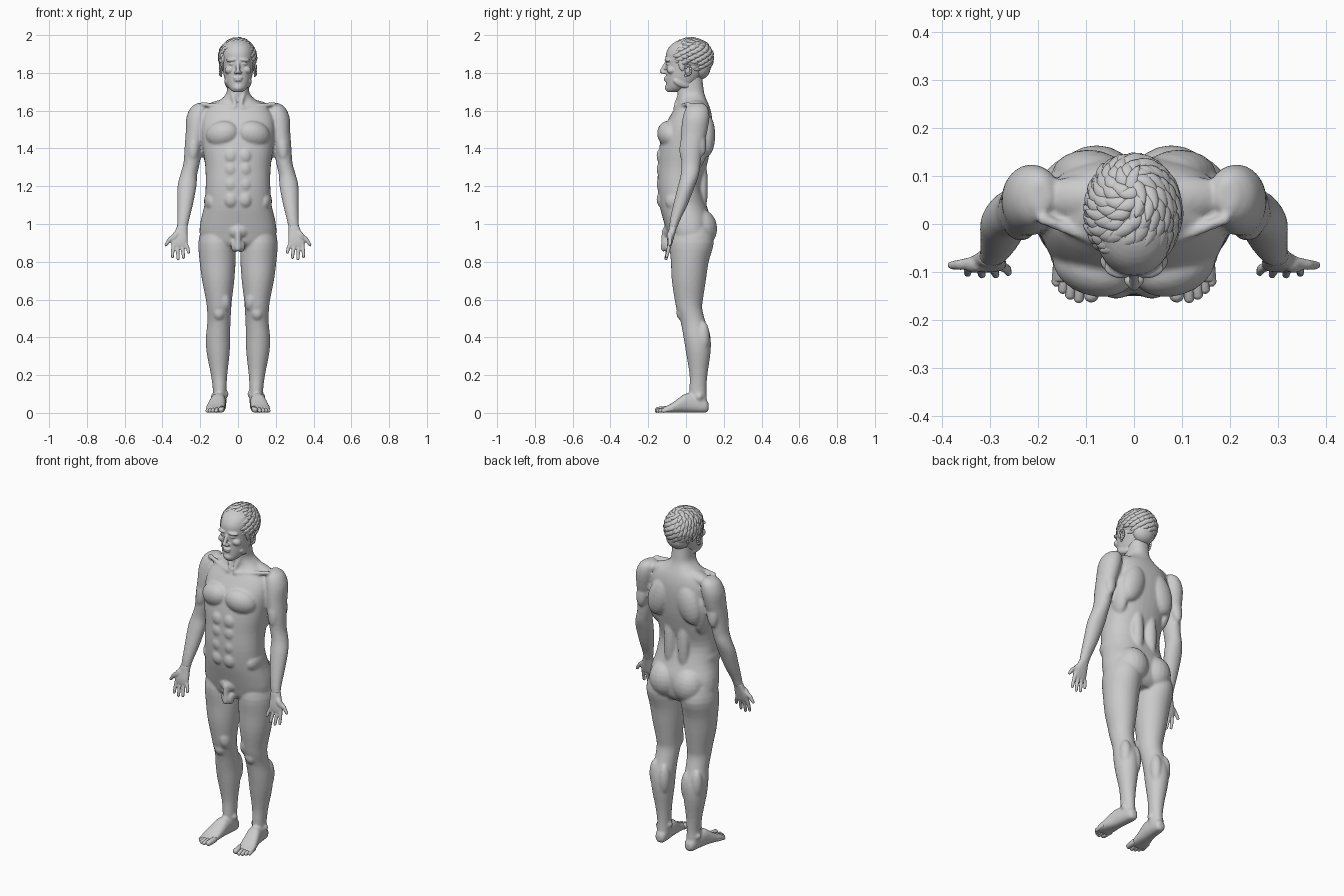
import bpy, math, random
from mathutils import Vector, Matrix, noise

random.seed(4)


class Part:
    """Collects closed shells that are later fused into one surface."""
    def __init__(self):
        self.verts, self.faces = [], []

    def add(self, verts, faces, mirror):
        for sx in ((1, -1) if mirror else (1,)):
            base = len(self.verts)
            self.verts += [(sx * v[0], v[1], v[2]) for v in verts]
            self.faces += [[base + i for i in (f if sx == 1 else reversed(f))] for f in faces]

    def finish(self, name, voxel=0, smooth=2):
        me = bpy.data.meshes.new(name)
        me.from_pydata(self.verts, [], self.faces)
        ob = bpy.data.objects.new(name, me)
        bpy.context.collection.objects.link(ob)
        if voxel:
            m = ob.modifiers.new("fuse", 'REMESH')
            m.mode, m.voxel_size = 'VOXEL', voxel
            s = ob.modifiers.new("soften", 'SMOOTH')
            s.factor, s.iterations = 0.5, smooth
            ev = ob.evaluated_get(bpy.context.evaluated_depsgraph_get())
            done = bpy.data.meshes.new_from_object(ev)
            ob.modifiers.clear()
            ob.data = done
        ob.data.polygons.foreach_set("use_smooth", [True] * len(ob.data.polygons))


def tube_faces(rows, n, flip):
    faces = [[i * n + k, i * n + (k + 1) % n, (i + 1) * n + (k + 1) % n, (i + 1) * n + k]
             for i in range(rows - 1) for k in range(n)]
    faces += [list(range(n))[::-1], [(rows - 1) * n + k for k in range(n)]]
    return [f[::-1] for f in faces] if flip else faces


def spline(keys, steps):
    """Catmull-Rom through rows of numbers."""
    out = []
    for i in range(len(keys) - 1):
        a, b, c, d = (keys[min(max(j, 0), len(keys) - 1)] for j in (i - 1, i, i + 1, i + 2))
        for s in range(steps):
            t = s / steps
            out.append([0.5 * (2 * q + (r - p) * t + (2 * p - 5 * q + 4 * r - w) * t * t
                               + (3 * q - p - 3 * r + w) * t ** 3) for p, q, r, w in zip(a, b, c, d)])
    return out + [list(keys[-1])]


def loft(part, keys, mirror=True, along='z', p=2.0, n=28, steps=3):
    """Rows are (x, y, z, r1, r2); rings lie flat, or upright when along='y'."""
    rows, verts = spline(keys, steps), []
    for x, y, z, r1, r2 in rows:
        for k in range(n):
            c, s = math.cos(2 * math.pi * k / n), math.sin(2 * math.pi * k / n)
            u = r1 * math.copysign(abs(c) ** (2 / p), c)
            v = r2 * math.copysign(abs(s) ** (2 / p), s)
            verts.append((x + u, y + v, z) if along == 'z' else (x + u, y, z + v))
    # upward flat rings and forward (-y) upright rings face outward as built
    flip = rows[-1][2] < rows[0][2] if along == 'z' else rows[-1][1] > rows[0][1]
    part.add(verts, tube_faces(len(rows), n, flip), mirror)


def unit_ball(seg):
    """Unit sphere points, with tiny pole rings, listed upward."""
    rows = seg // 2 + 2
    pts = []
    for i in range(rows):
        a = math.pi * (-.5 + (.03 + .94 * i / (rows - 1)))
        pts += [Vector((math.cos(a) * math.cos(2 * math.pi * k / seg),
                        math.cos(a) * math.sin(2 * math.pi * k / seg), math.sin(a))) for k in range(seg)]
    return pts, tube_faces(rows, seg, False)


BALLS = {s: unit_ball(s) for s in (10, 12, 20, 32)}


def ball(part, c, r, rot=(0, 0, 0), mirror=True, seg=20):
    R = Matrix.Rotation(rot[2], 3, 'Z') @ Matrix.Rotation(rot[1], 3, 'Y') @ Matrix.Rotation(rot[0], 3, 'X')
    pts, faces = BALLS[seg]
    part.add([Vector(c) + R @ Vector((v.x * r[0], v.y * r[1], v.z * r[2])) for v in pts], faces, mirror)


def capsule(part, a, b, ra, rb, mirror=True):
    """Tapered round-ended rod from a to b."""
    a, b = Vector(a), Vector(b)
    R = (b - a).to_track_quat('Z', 'Y').to_matrix()
    pts, faces = BALLS[12]
    part.add([(b + R @ v * rb) if v.z > 0 else (a + R @ v * ra) for v in pts], faces, mirror)


# Trunk and neck: (z, half width, front y, back y)
body = Part()
trunk = [(.87, .12, -.06, .10), (.90, .18, -.085, .125), (.95, .203, -.10, .135), (1.02, .197, -.12, .135),
         (1.1, .178, -.14, .108), (1.2, .171, -.15, .085), (1.3, .173, -.148, .108), (1.4, .187, -.142, .13),
         (1.5, .196, -.12, .14), (1.57, .188, -.085, .137), (1.62, .155, -.055, .125),
         (1.655, .098, -.04, .11), (1.69, .063, -.045, .097), (1.74, .057, -.045, .09), (1.79, .056, -.03, .085)]
loft(body, [(0, (f + b) / 2, z, w, (b - f) / 2) for z, w, f, b in trunk], mirror=False, p=2.3, n=40)

# Trunk muscles
ball(body, (.083, -.088, 1.475), (.09, .062, .07), (.15, .25, .3))         # chest
ball(body, (.078, .075, .975), (.092, .09, .105), (0, .1, 0))              # buttock
ball(body, (.045, .085, 1.2), (.035, .03, .17))                            # lower back
ball(body, (.095, .105, 1.47), (.07, .05, .12), (0, -.3, 0))               # shoulder blade
ball(body, (.11, .055, 1.62), (.10, .045, .032), (0, .28, 0))              # trapezius
ball(body, (.15, .04, 1.42), (.045, .075, .14), (0, .1, 0))                # side of back
for z in (1.13, 1.21, 1.29, 1.36):
    ball(body, (.037, -.125, z), (.038, .031, .045))                       # abdomen
ball(body, (.14, -.03, 1.12), (.04, .08, .06))                             # flank
capsule(body, (.02, -.058, 1.615), (.19, .01, 1.635), .011, .012)          # collarbone
capsule(body, (.014, -.055, 1.63), (.05, .0, 1.77), .010, .014)            # neck cord

# Arms
loft(body, [(.195, .06, 1.64, .02, .03), (.203, .058, 1.615, .048, .058), (.215, .053, 1.56, .059, .071),
            (.225, .042, 1.48, .052, .068), (.237, .03, 1.40, .046, .058), (.246, .026, 1.32, .043, .051),
            (.261, .02, 1.26, .045, .048), (.27, .002, 1.2, .050, .045), (.28, -.03, 1.1, .041, .038),
            (.29, -.058, 1.02, .031, .027), (.297, -.07, .97, .028, .019)])
ball(body, (.235, .0, 1.41), (.033, .034, .085), (-.1, -.1, 0))            # biceps
ball(body, (.23, .075, 1.45), (.035, .03, .09), (.15, -.1, 0))             # triceps

# Legs
loft(body, [(.108, .03, .98, .085, .1), (.112, .03, .9, .098, .117), (.108, .02, .8, .095, .1),
            (.105, .015, .7, .085, .09), (.101, .015, .6, .069, .075), (.1, .018, .55, .064, .068),
            (.101, .038, .48, .061, .066), (.106, .058, .4, .064, .071), (.105, .065, .32, .061, .065),
            (.1, .066, .2, .043, .047), (.097, .063, .12, .036, .045), (.097, .066, .06, .036, .045),
            (.098, .07, .02, .032, .04)], n=32)
ball(body, (.101, -.018, .53), (.034, .033, .042))                         # kneecap
ball(body, (.072, -.015, .6), (.034, .045, .065), (0, .2, 0))              # inner thigh
ball(body, (.075, .095, .38), (.034, .036, .09))                           # calf, inner
ball(body, (.135, .09, .40), (.034, .036, .085))                           # calf, outer
ball(body, (.062, .06, .1), (.012, .018, .018))                            # ankle, inner
ball(body, (.132, .07, .085), (.012, .018, .018))                          # ankle, outer

# Feet
loft(body, [(.096, .12, .032, .014, .016), (.096, .105, .036, .03, .034), (.1, .05, .048, .037, .047),
            (.106, .0, .052, .041, .051), (.115, -.05, .035, .047, .034), (.121, -.09, .022, .05, .021),
            (.122, -.122, .016, .046, .014)], along='y', p=2.4)

# Groin, plain anatomical form
ball(body, (0, -.085, .965), (.055, .035, .045), mirror=False)
capsule(body, (0, -.112, .96), (0, -.118, .87), .017, .016, mirror=False)
ball(body, (.016, -.095, .885), (.021, .024, .036))
body.finish("body", .0075, 2)

# Toes
toes = Part()
for i in range(5):
    r = .0165 if i == 0 else .0115
    x = (.089, .115, .133, .148, .161)[i]
    tip = (-.148, -.154, -.147, -.135, -.12)[i]
    capsule(toes, (x - .004, tip + .045, .02), (x, tip, r), r, r * .95)
toes.finish("toes")

# Hands, palm forward with thumbs outward
hand = Part()
loft(hand, [(.295, -.067, .99, .028, .021), (.301, -.074, .96, .033, .019), (.309, -.083, .92, .043, .017),
            (.31, -.088, .89, .042, .013), (.309, -.09, .88, .036, .009)], p=2.4)
ball(hand, (.333, -.085, .935), (.018, .017, .032), (0, -.5, 0))
fingers = [((.277, .895), (.265, -.094, .868), (.262, -.101, .85)),
           ((.298, .89), (.291, -.098, .85), (.288, -.106, .822)),
           ((.320, .89), (.319, -.098, .846), (.317, -.106, .815)),
           ((.340, .895), (.346, -.096, .853), (.347, -.103, .826))]
for (bx, bz), mid, tip in fingers:
    capsule(hand, (bx, -.087, bz), mid, .0112, .0098)
    capsule(hand, mid, tip, .0098, .0082)
capsule(hand, (.325, -.08, .945), (.362, -.085, .918), .015, .0115)
capsule(hand, (.362, -.085, .918), (.381, -.086, .89), .0115, .0085)
hand.finish("hands", .0045, 1)

# Head: (z, half width, front y, back y)
head = Part()
skull = [(1.698, .022, -.098, -.05), (1.712, .042, -.106, .0), (1.74, .062, -.106, .05), (1.78, .074, -.106, .085),
         (1.82, .081, -.106, .115), (1.87, .085, -.108, .125), (1.91, .084, -.104, .125), (1.945, .073, -.082, .11),
         (1.97, .045, -.045, .075), (1.978, .015, -.005, .035)]
loft(head, [(0, (f + b) / 2, z, w, (b - f) / 2) for z, w, f, b in skull], mirror=False, p=2.15, n=36)
capsule(head, (0, -.104, 1.855), (0, -.128, 1.808), .009, .012, mirror=False)       # nose
ball(head, (.011, -.117, 1.802), (.010, .013, .009))                                 # nostril
ball(head, (.035, -.097, 1.868), (.03, .016, .009), (0, .08, .3))                    # brow
ball(head, (.033, -.094, 1.848), (.017, .012, .008), (0, 0, .25))                    # eye
ball(head, (.046, -.08, 1.815), (.026, .022, .02), (0, .3, .5))                      # cheekbone
ball(head, (0, -.107, 1.773), (.025, .011, .006), mirror=False)                      # upper lip
ball(head, (0, -.105, 1.761), (.021, .012, .007), mirror=False)                      # lower lip
ball(head, (0, -.098, 1.722), (.024, .014, .018), mirror=False)                      # chin
ball(head, (.055, -.02, 1.745), (.014, .05, .022), (-.35, 0, .2))                    # jaw
head.finish("head", .005, 1)

# Ears: rim, bowl and lobe
ear = Part()
for k in range(9):
    a = -1.9 + k * .55
    ball(ear, (.094, .012 + .014 * math.cos(a), 1.815 + .024 * math.sin(a)), (.006, .007, .008), seg=10)
ball(ear, (.088, .008, 1.812), (.007, .014, .024))
ball(ear, (.089, .0, 1.786), (.005, .008, .009))
ear.finish("ears")

# Hair: scalp cap, sideburns and swirling leaf-shaped locks
hair = Part()
ball(hair, (0, .03, 1.885), (.094, .112, .094), mirror=False, seg=32)
ball(hair, (0, .075, 1.83), (.07, .055, .065), mirror=False)
ball(hair, (.081, -.022, 1.85), (.008, .018, .04), (.1, 0, 0))
centre, radii = Vector((-.002, .025, 1.88)), Vector((.092, .112, .098))
crown = Vector((0, .45, .9)).normalized()
pts, lock_faces = BALLS[12]
count = 190
for i in range(count):
    h = 1 - 2 * (i + .5) / count * .86
    a = i * 2.39996
    d = Vector((math.sqrt(1 - h * h) * math.cos(a), math.sqrt(1 - h * h) * math.sin(a), h))
    at = centre + d * radii
    hairline = 1.945 - .17 * min(1, (d.y + 1) / 2 * 1.25) if abs(d.x) < .75 else 1.85
    if at.z < hairline:
        continue
    nrm = Vector([d[k] / radii[k] for k in range(3)]).normalized()
    flow = (d - crown) + nrm.cross(crown) * .9 + Vector((.3, 0, 0)) * noise.noise(d * 3)
    flow = (flow - nrm * flow.dot(nrm)).normalized()
    flow = (flow + nrm * random.uniform(.05, .3)).normalized()
    side = flow.cross(nrm).normalized()
    R = Matrix((side, flow, side.cross(flow))).transposed()
    size = random.uniform(.8, 1.2)
    lock = []
    for v in pts:
        t = v.y
        w = 1 - .35 * t
        co = at + R @ Vector((v.x * .014 * w + .008 * t * t, t * .034 * size, v.z * .009 * w - .007 * t * t + .003))
        lock.append((co.x, co.y, min(co.z, 2.0)))
    hair.add(lock, lock_faces, False)
hair.finish("hair")
